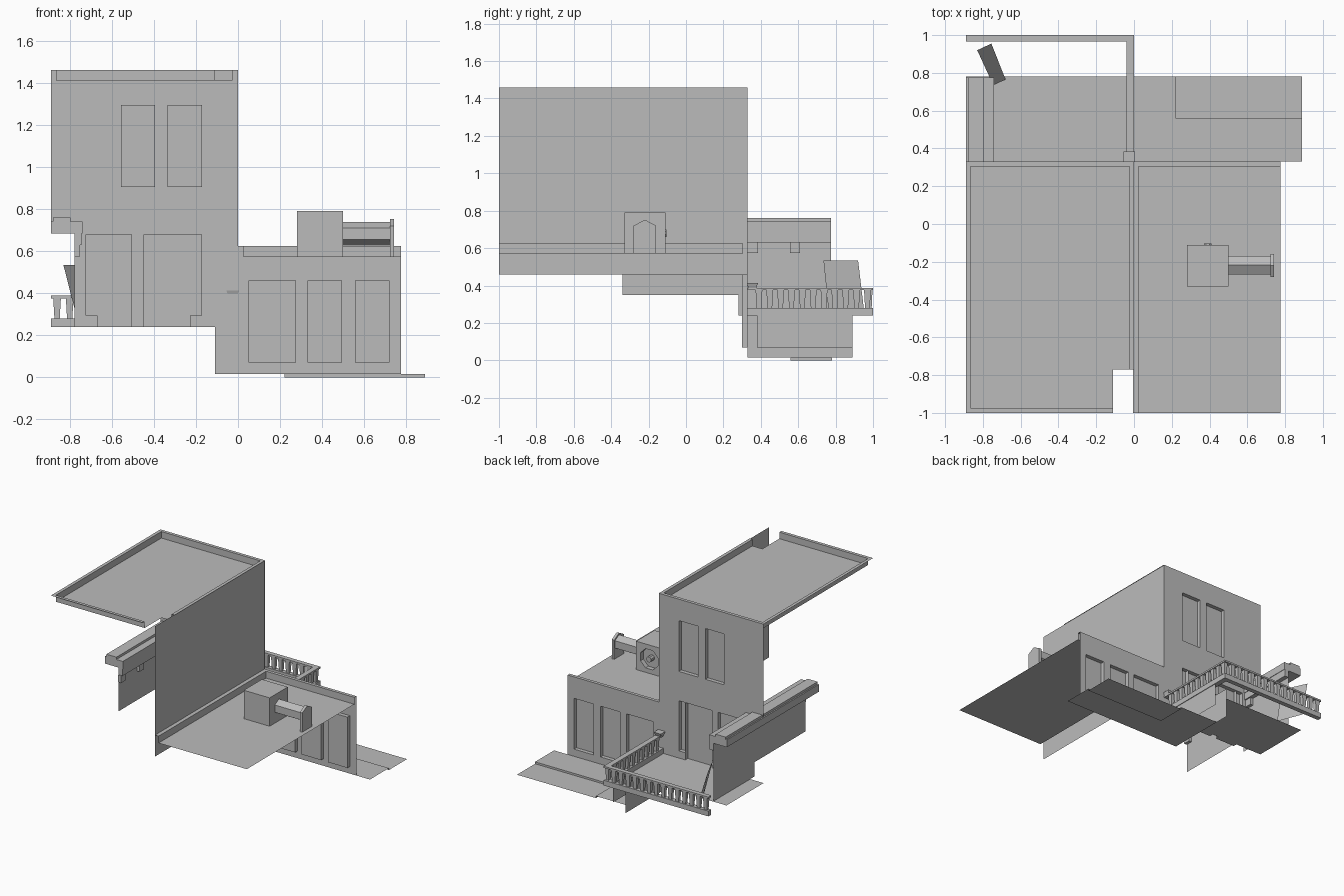
import bpy, bmesh, math
from mathutils import Matrix, Vector

default_cube = bpy.data.objects.get("Cube")
if default_cube:
    bpy.data.objects.remove(default_cube, do_unlink=True)

# One plain grey material
grey = bpy.data.materials.new("plain grey")
grey.use_nodes = True
colour = (0.5, 0.5, 0.5, 1.0)
grey.diffuse_color = colour
grey.node_tree.nodes["Principled BSDF"].inputs["Base Color"].default_value = colour


def finish(name, bm):
    mesh = bpy.data.meshes.new(name)
    bm.to_mesh(mesh)
    bm.free()
    mesh.materials.append(grey)
    obj = bpy.data.objects.new(name, mesh)
    bpy.context.scene.collection.objects.link(obj)
    return obj


def add_face(bm, points):
    return bm.faces.new([bm.verts.new(p) for p in points])


def sheet(name, *polygons):
    bm = bmesh.new()
    for points in polygons:
        add_face(bm, points)
    return finish(name, bm)


def level(x0, x1, y0, y1, z):
    """Corners of a horizontal rectangle."""
    return [(x0, y0, z), (x1, y0, z), (x1, y1, z), (x0, y1, z)]


def across(x0, x1, y, z0, z1):
    """Corners of an upright rectangle that faces the back."""
    return [(x1, y, z0), (x0, y, z0), (x0, y, z1), (x1, y, z1)]


def side(x, outline):
    """Corners of an upright polygon that faces sideways."""
    return [(x, y, z) for y, z in outline]


def rect(a0, a1, b0, b1):
    return [(a0, b0), (a1, b0), (a1, b1), (a0, b1)]


def box(name, x0, x1, y0, y1, z0, z1, taper=1.0):
    """Block whose lower end can be narrowed."""
    bm = bmesh.new()
    bmesh.ops.create_cube(bm, size=1)
    size = Vector((x1 - x0, y1 - y0, z1 - z0))
    centre = Vector((x0 + x1, y0 + y1, z0 + z1)) / 2
    for v in bm.verts:
        k = taper if v.co.z < 0 else 1
        v.co = centre + Vector((v.co.x * size.x * k, v.co.y * size.y * k, v.co.z * size.z))
    return finish(name, bm)


def prism(name, outline, x0, x1):
    """Extrude a y-z outline along x."""
    bm = bmesh.new()
    face = add_face(bm, side(x0, outline))
    new = bmesh.ops.extrude_face_region(bm, geom=[face])["geom"]
    moved = [g for g in new if isinstance(g, bmesh.types.BMVert)]
    bmesh.ops.translate(bm, verts=moved, vec=(x1 - x0, 0, 0))
    bmesh.ops.recalc_face_normals(bm, faces=bm.faces)
    return finish(name, bm)


FACE = 0.33      # plane of the facade
FRONT = -1.0     # open end of the house
WALL = -0.005    # party wall between the tall and the low part
CURB = 0.025     # parapet thickness
RIGHT = -0.89
LEFT = 0.775


def facade(name, x0, x1, z0, z1, openings=(), depth=0.03):
    """Wall with recessed panels at the openings."""
    xs = sorted({x0, x1, *(v for o in openings for v in o[:2])})
    zs = sorted({z0, z1, *(v for o in openings for v in o[2:])})
    bm = bmesh.new()
    for a, b in zip(xs, xs[1:]):
        for c, d in zip(zs, zs[1:]):
            mx, mz = (a + b) / 2, (c + d) / 2
            if not any(o[0] < mx < o[1] and o[2] < mz < o[3] for o in openings):
                add_face(bm, across(a, b, FACE, c, d))
    back = FACE - depth
    for a, b, c, d in openings:
        add_face(bm, across(a, b, back, c, d))
        for z in (c, d):
            add_face(bm, level(a, b, back, FACE, z))
        for x in (a, b):
            add_face(bm, side(x, rect(back, FACE, c, d)))
    bmesh.ops.remove_doubles(bm, verts=bm.verts, dist=0.0005)
    bmesh.ops.recalc_face_normals(bm, faces=bm.faces)
    return finish(name, bm)


# Facade walls with windows and doors
DECK, HEAD = 0.24, 0.685
facade("upper_facade", RIGHT, 0, HEAD, 1.46,
       [(-0.555, -0.395, 0.905, 1.295), (-0.335, -0.17, 0.905, 1.295)])
facade("door_facade", -0.776, -0.11, DECK, HEAD,
       [(-0.725, -0.67, 0.295, 0.68), (-0.67, -0.505, DECK, 0.68),
        (-0.45, -0.225, DECK, 0.68), (-0.225, -0.17, 0.295, 0.68)])
facade("facade_join", -0.11, 0, 0.625, HEAD)
facade("lower_facade", -0.11, LEFT, 0.015, 0.625,
       [(a, b, 0.07, 0.46) for a, b in ((0.05, 0.275), (0.33, 0.495), (0.555, 0.72))])

# Party wall
sheet("party_wall", side(WALL, rect(FRONT, FACE, 0.46, 1.46)))

# Tall roof with its corner notch and parapet
top, roof = 1.46, 1.41
inner_right, inner_left = RIGHT + CURB, -CURB
inner_front, inner_back = FRONT + CURB, FACE - CURB
notch_x, notch_y = -0.11, -0.77
sheet("tall_roof",
      level(inner_right, notch_x, inner_front, inner_back, roof),
      level(notch_x, inner_left, notch_y, inner_back, roof))
sheet("tall_parapet",
      level(RIGHT, inner_right, FRONT, FACE, top),
      level(inner_right, 0, inner_back, FACE, top),
      level(inner_left, 0, notch_y, inner_back, top),
      level(inner_right, notch_x, FRONT, inner_front, top),
      across(inner_right, notch_x, inner_front, roof, top),
      across(inner_right, inner_left, inner_back, roof, top),
      side(inner_right, rect(inner_front, inner_back, roof, top)),
      side(inner_left, rect(notch_y, inner_back, roof, top)))

# Low roof and parapet
top, roof = 0.625, 0.572
sheet("low_roof", level(CURB, LEFT, FRONT, inner_back, roof))
sheet("low_parapet",
      level(WALL, CURB, FRONT, FACE, top),
      level(CURB, LEFT, inner_back, FACE, top),
      across(CURB, LEFT, inner_back, roof, top),
      side(CURB, rect(FRONT, inner_back, roof, top)))

# Roof cooling unit: housing with a round fan recess
housing = box("cooler_housing", 0.28, 0.5, -0.33, -0.11, roof, 0.79)


def disc(name, radius, y0, y1, sides):
    bm = bmesh.new()
    turn = Matrix.Rotation(math.pi / 2, 4, "X") @ Matrix.Rotation(math.pi / sides, 4, "Z")
    bmesh.ops.create_cone(bm, cap_ends=True, segments=sides, radius1=radius, radius2=radius,
                          depth=y1 - y0,
                          matrix=Matrix.Translation((0.39, (y0 + y1) / 2, 0.68)) @ turn)
    return finish(name, bm)


cutter = disc("fan_cutter", 0.08, -0.145, -0.05, 8)
cut = housing.modifiers.new("fan_recess", "BOOLEAN")
cut.operation, cut.object, cut.solver = "DIFFERENCE", cutter, "EXACT"
graph = bpy.context.evaluated_depsgraph_get()
housing.data = bpy.data.meshes.new_from_object(housing.evaluated_get(graph))
housing.modifiers.clear()
bpy.data.objects.remove(cutter, do_unlink=True)
disc("fan_hub", 0.022, -0.145, -0.104, 8)

# Roof duct and its pointed end plate
hexagon = [(-0.218 + 0.056 * math.sin(i * math.pi / 3),
            0.683 + 0.056 * math.cos(i * math.pi / 3)) for i in range(6)]
prism("duct", hexagon, 0.5, 0.725)
prism("duct_end_plate", [(-0.28, roof), (-0.16, roof), (-0.16, 0.72),
                         (-0.22, 0.752), (-0.28, 0.72)], 0.722, 0.742)

# Side wall with a stepped foot, cornice and brackets
END, NEAR, SIDE = -0.34, 0.775, -0.776
sheet("side_wall", side(SIDE, [(END, 0.35), (0.28, 0.35), (0.28, DECK),
                               (NEAR, DECK), (NEAR, HEAD), (END, HEAD)]))
box("cornice_lower", SIDE, -0.743, END, NEAR, 0.63, HEAD)
box("cornice_upper", RIGHT, -0.74, END, NEAR, HEAD, 0.742)
box("cornice_crown", RIGHT + 0.01, -0.795, END, NEAR, 0.742, 0.76)
for i in range(5):
    y = 0.555 - i * 0.225
    box("cornice_bracket", SIDE, -0.752, y, y + 0.055, 0.575, 0.63)

# Balcony deck, edge beams, handrails and balusters
sheet("balcony_deck", level(RIGHT, 0, FACE, 0.78, DECK))
runs = {"side": (-0.04, 0, FACE, 1), "outer": (RIGHT, -0.04, 0.965, 1)}
for label, (x0, x1, y0, y1) in runs.items():
    box(label + "_edge_beam", x0, x1, y0, y1, DECK, 0.28)
    box(label + "_handrail", x0, x1, y0, y1, 0.375, 0.388)
for i in range(11):
    y = 0.39 + i * 0.058
    box("side_baluster", -0.035, -0.005, y - 0.018, y + 0.018, 0.28, 0.375, 0.7)
for i in range(14):
    x = RIGHT + 0.03 + i * 0.06
    box("outer_baluster", x - 0.018, x + 0.018, 0.968, 0.997, 0.28, 0.375, 0.7)
box("handrail_cap", -0.055, 0.005, 0.325, 0.385, 0.388, 0.413, 0.7)

# Walls below the balcony
sheet("balcony_wall_outer", side(WALL, rect(0.38, 0.89, 0.07, DECK)))
sheet("balcony_wall_inner", side(-0.11, rect(FACE, 0.89, 0.015, DECK)))

# Board leaning on the side wall
sheet("leaning_board", [(-0.83, 0.92, 0.535), (-0.745, 0.735, 0.535),
                        (-0.68, 0.765, DECK), (-0.755, 0.955, DECK)])

# Ground paving with one low step
PAVE, STEP_X, STEP_Y, EDGE = 0.015, 0.22, 0.56, 0.89
sheet("paving",
      level(-0.11, STEP_X, FACE, 0.78, PAVE),
      level(STEP_X, EDGE, FACE, STEP_Y, PAVE))
sheet("paving_step",
      level(STEP_X, EDGE, STEP_Y, 0.78, 0),
      across(STEP_X, EDGE, STEP_Y, 0, PAVE),
      side(STEP_X, rect(STEP_Y, 0.78, 0, PAVE)))
